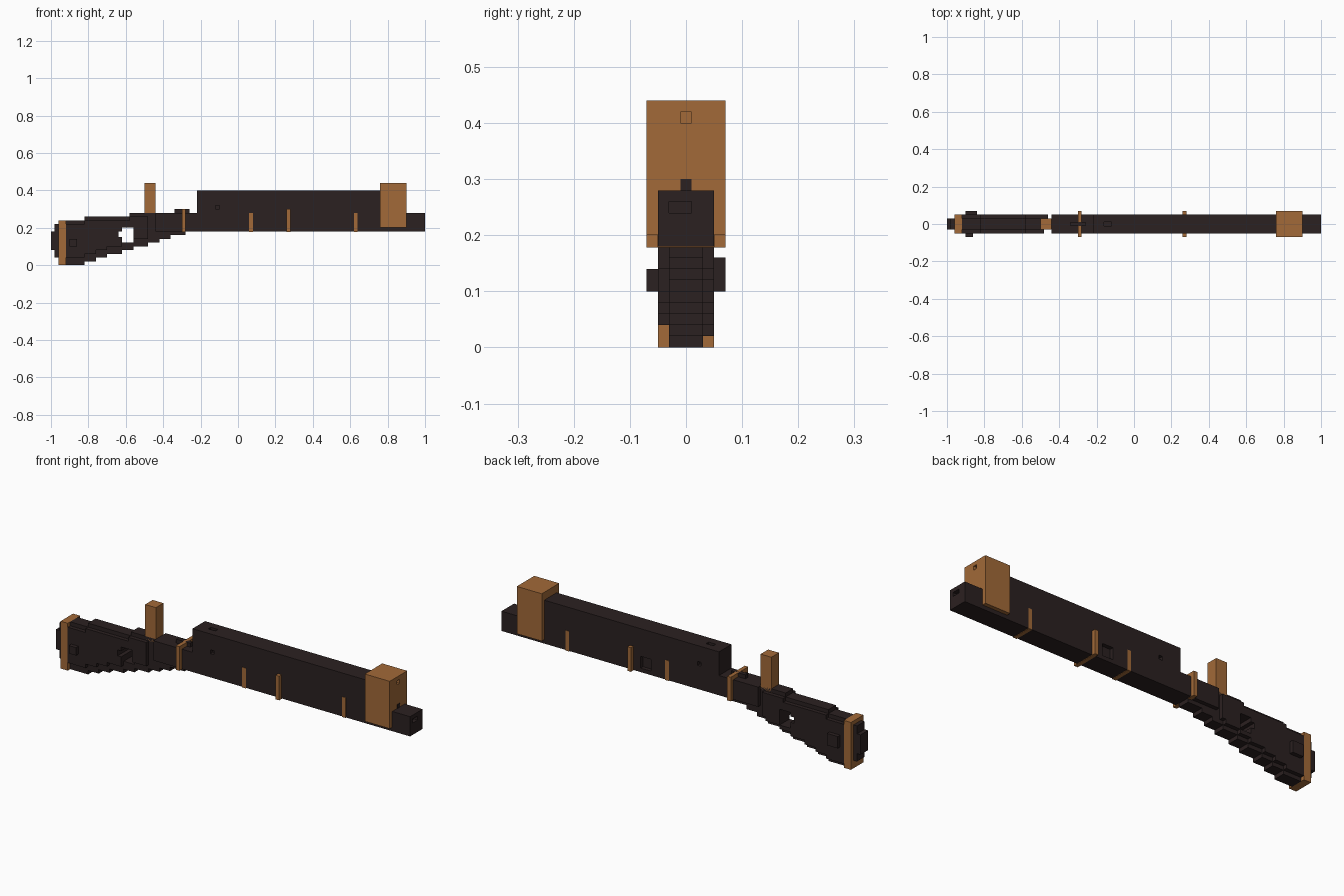
import bpy, bmesh

scene = bpy.context.scene
old = bpy.data.objects.get("Cube")
if old:
    bpy.data.objects.remove(old, do_unlink=True)


def material(name, rgb):
    m = bpy.data.materials.new(name)
    m.use_nodes = True
    color = (*rgb, 1)
    m.diffuse_color = color
    m.node_tree.nodes["Principled BSDF"].inputs["Base Color"].default_value = color
    return m


DARK = material("dark wood", (0.024, 0.015, 0.015))
BRASS = material("warm brass", (0.36, 0.143, 0.04))


def finish(name, bm, mat):
    bmesh.ops.recalc_face_normals(bm, faces=bm.faces)
    mesh = bpy.data.meshes.new(name)
    bm.to_mesh(mesh)
    bm.free()
    mesh.materials.append(mat)
    ob = bpy.data.objects.new(name, mesh)
    scene.collection.objects.link(ob)
    return ob


def box(name, x, y, z, mat=DARK):
    """Box from (low, high) ranges on each axis."""
    bm = bmesh.new()
    bmesh.ops.create_cube(bm, size=1)
    for v in bm.verts:
        v.co = [r[0] if c < 0 else r[1] for c, r in zip(v.co, (x, y, z))]
    return finish(name, bm, mat)


def staircase(steps, x0, x1, lift):
    """Stepped edge points from (end x, height) pairs, limited to x0..x1."""
    points, x = [], x0
    for end, z in steps:
        end = min(end, x1)
        if end > x:
            points += [(x, z + lift), (end, z + lift)]
            x = end
    return points


def slab(name, y, x0, x1, low_lift, top_drop):
    """Stepped stock outline extruded across y."""
    outline = staircase(BELOW, x0, x1, low_lift)
    outline += reversed(staircase(ABOVE, x0, x1, -top_drop))
    bm = bmesh.new()
    face = bm.faces.new([bm.verts.new((px, y[0], pz)) for px, pz in outline])
    ext = bmesh.ops.extrude_face_region(bm, geom=[face])
    for v in ext["geom"]:
        if isinstance(v, bmesh.types.BMVert):
            v.co.y = y[1]
    return finish(name, bm, DARK)


def cut(ob, x, y, z):
    """Carve a box out of a part."""
    tool = box("cutter", x, y, z, ob.data.materials[0])
    tool.hide_render = True
    mod = ob.modifiers.new("cut", 'BOOLEAN')
    mod.operation = 'DIFFERENCE'
    mod.solver = 'EXACT'
    mod.object = tool
    bpy.context.view_layer.objects.active = ob
    bpy.ops.object.modifier_apply(modifier=mod.name)
    bpy.data.objects.remove(tool, do_unlink=True)


# Shoulder stock: narrow core with a wider cheek on each side
ends = (-0.82, -0.76, -0.70, -0.62, -0.56, -0.48, -0.42, -0.36, -0.28)
BELOW = [(x, 0.02 * i) for i, x in enumerate(ends)]
ABOVE = [(-0.82, 0.24), (-0.58, 0.26), (-0.28, 0.28)]
stock = [
    slab("stock_core", (-0.03, 0.03), -0.92, -0.28, 0, 0),
    slab("stock_cheek_front", (-0.05, -0.03), -0.92, -0.48, 0.04, 0.02),
    slab("stock_cheek_back", (0.03, 0.05), -0.92, -0.46, 0.02, 0.02),
]
for part in stock:
    cut(part, (-0.62, -0.56), (-0.1, 0.1), (0.12, 0.20))
    cut(part, (-0.64, -0.60), (-0.1, 0.1), (0.15, 0.18))

# Butt plate, pad and side studs
box("butt_plate", (-0.96, -0.92), (-0.05, 0.05), (0, 0.24), BRASS)
box("butt_pad_inner", (-0.98, -0.96), (-0.03, 0.03), (0.04, 0.22))
box("butt_pad_outer", (-1.0, -0.98), (-0.03, 0.03), (0.08, 0.18))
box("stud_front", (-0.90, -0.86), (-0.07, -0.05), (0.10, 0.14))
box("stud_back", (-0.90, -0.84), (0.05, 0.07), (0.10, 0.16))

# Long lower body with a muzzle recess and a side recess
body = box("lower_body", (-0.44, 1.0), (-0.05, 0.05), (0.18, 0.28))
cut(body, (0.98, 1.1), (-0.03, 0.01), (0.24, 0.26))
cut(body, (0.16, 0.22), (0.03, 0.1), (0.20, 0.26))

# Raised upper body with small pin holes
upper = box("upper_body", (-0.22, 0.76), (-0.05, 0.05), (0.28, 0.40))
cut(upper, (-0.12, -0.10), (-0.1, -0.03), (0.30, 0.32))
cut(upper, (-0.12, -0.10), (0.03, 0.1), (0.30, 0.32))
cut(upper, (-0.16, -0.12), (-0.01, 0.01), (0.38, 0.5))

# Hammer post and rear sight
box("hammer_post", (-0.50, -0.44), (-0.03, 0.03), (0.26, 0.44), BRASS)
box("rear_sight", (-0.34, -0.26), (-0.01, 0.01), (0.28, 0.30))

# Front collar with a pin hole and a dark bead
collar = box("front_collar", (0.76, 0.90), (-0.07, 0.07), (0.20, 0.44), BRASS)
cut(collar, (0.88, 1.0), (-0.01, 0.01), (0.40, 0.42))
box("collar_bead", (0.895, 0.902), (-0.01, 0.01), (0.28, 0.30))

# Raised bands, then thin flush bands
for name, x in (("rear_band", -0.30), ("middle_band", 0.26)):
    box(name, (x, x + 0.02), (-0.07, 0.07), (0.178, 0.30), BRASS)
for name, x in (("flush_band_rear", 0.06), ("flush_band_front", 0.62)):
    box(name, (x, x + 0.02), (-0.052, 0.052), (0.178, 0.28), BRASS)
